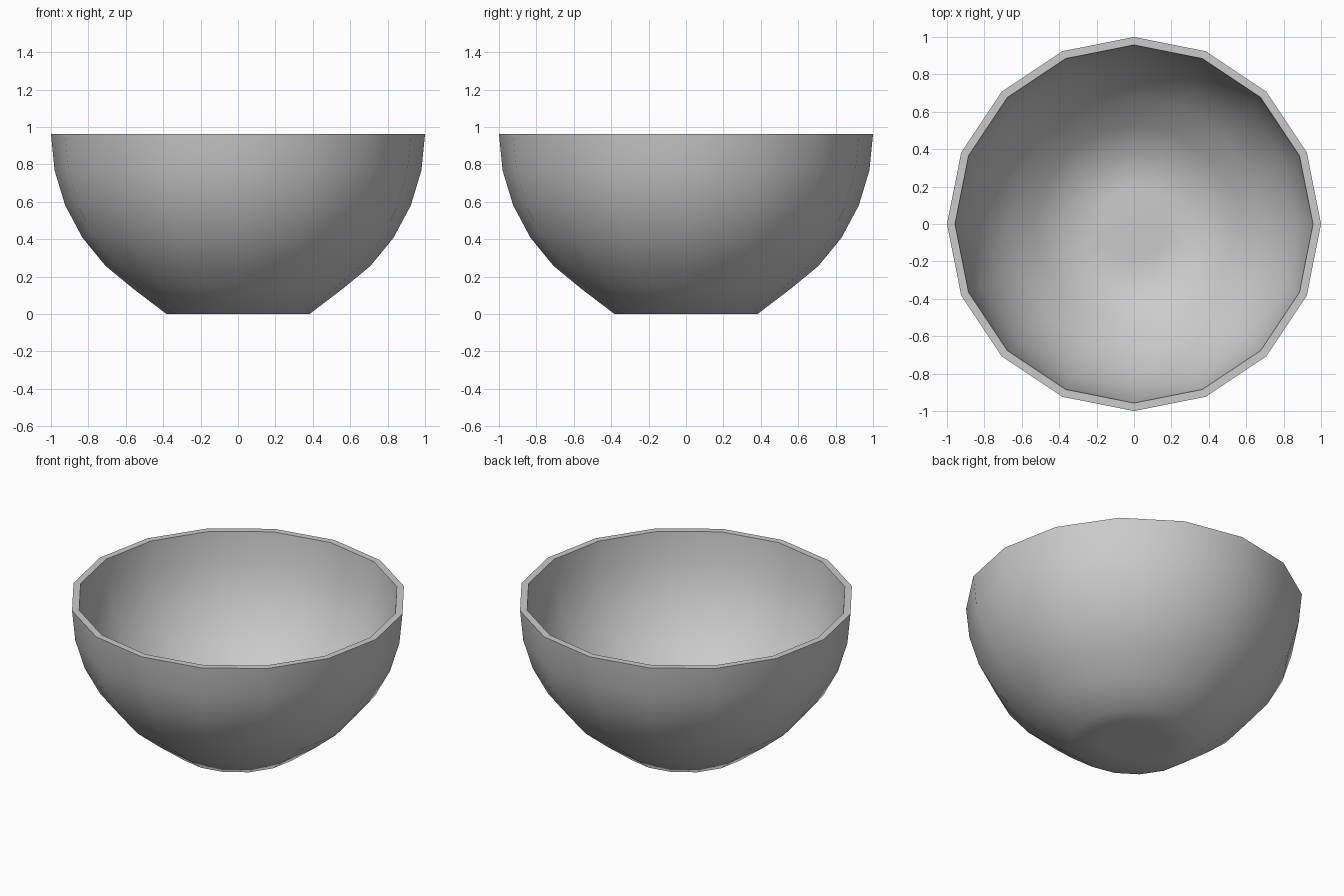
import bpy, bmesh
from math import sin, cos, pi, radians

if "Cube" in bpy.data.objects:
    bpy.data.objects.remove(bpy.data.objects["Cube"])

SIDES = 16
HEIGHT = 0.963
WALL = 0.043

# Bowl outer skin: lower half of a 16 x 16 sphere with a flattened foot
bm = bmesh.new()
rings = []
for i in range(8, 1 - 1, -1):            # 8 = rim, 1 = innermost ring of the foot
    a = i * pi / 16
    r = sin(a)
    z = HEIGHT - cos(a) if i > 2 else 0.0
    rings.append([bm.verts.new((r * cos(2 * pi * s / SIDES), r * sin(2 * pi * s / SIDES), z))
                  for s in range(SIDES)])
for upper, lower in zip(rings, rings[1:]):
    for s in range(SIDES):
        t = (s + 1) % SIDES
        bm.faces.new((upper[s], lower[s], lower[t], upper[t]))
# Foot centre fan
pole = bm.verts.new((0, 0, 0))
for s in range(SIDES):
    bm.faces.new((rings[-1][s], pole, rings[-1][(s + 1) % SIDES]))
# Make every face point outwards
bm.normal_update()
for f in bm.faces:
    c = f.calc_center_median()
    c.z -= HEIGHT
    if f.normal.dot(c) < 0:
        f.normal_flip()
mesh = bpy.data.meshes.new("bowl")
bm.to_mesh(mesh)
bm.free()
bowl = bpy.data.objects.new("bowl", mesh)
bpy.context.collection.objects.link(bowl)
bpy.context.view_layer.objects.active = bowl
bowl.select_set(True)

# Wall thickness grows inwards
solid = bowl.modifiers.new("wall", 'SOLIDIFY')
solid.thickness = WALL
solid.offset = -1
bpy.ops.object.modifier_apply(modifier=solid.name)

# Level the rim
for v in bowl.data.vertices:
    if v.co.z > HEIGHT - 0.03:
        v.co.z = HEIGHT

# Smooth surface, crisp rim
bpy.ops.object.shade_smooth_by_angle(angle=radians(50))
